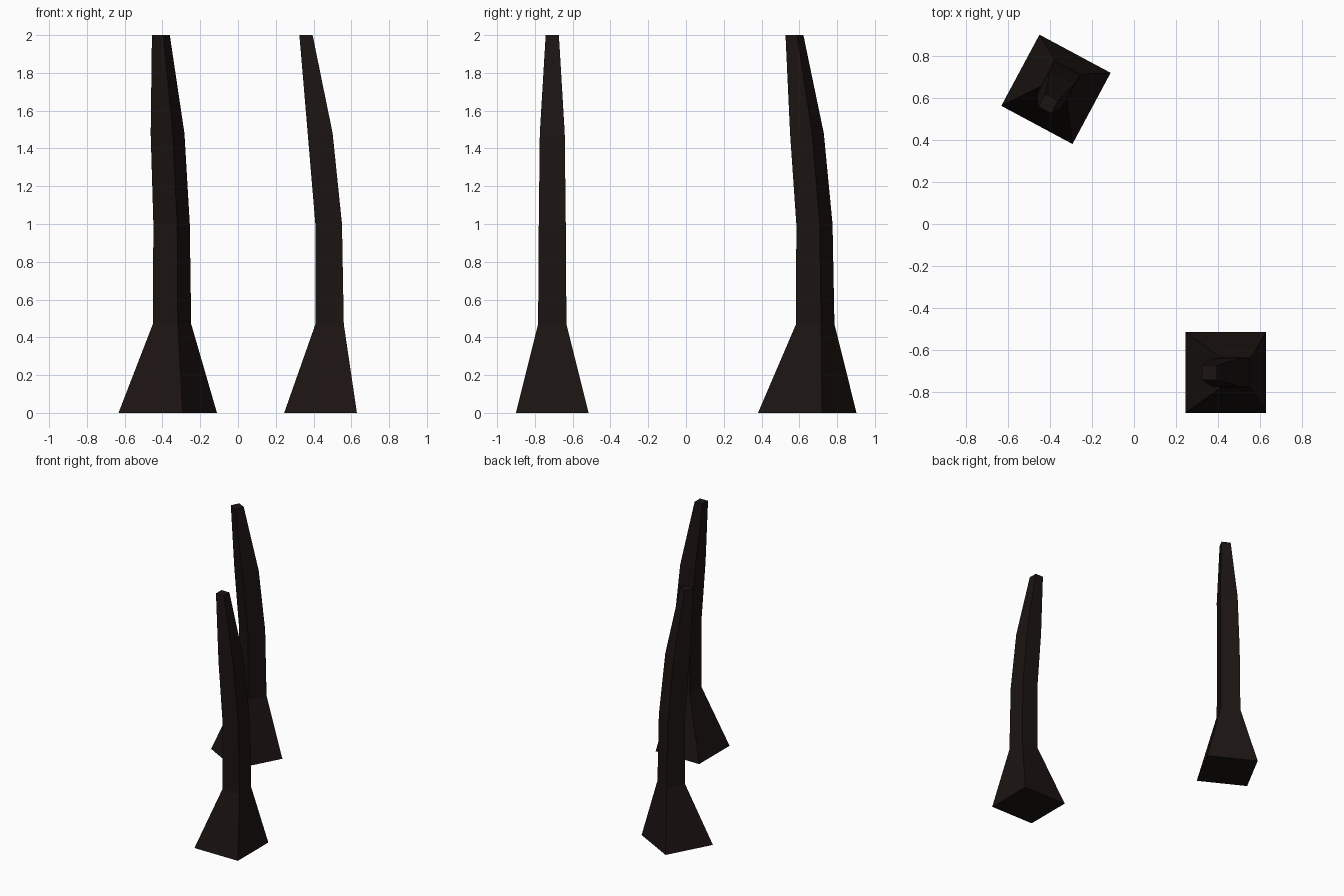
import bpy
import bmesh
from math import radians
from mathutils import Matrix

if "Cube" in bpy.data.objects:
    bpy.data.objects.remove(bpy.data.objects["Cube"])

# Dark wood
wood = bpy.data.materials.new("dark_wood")
wood.diffuse_color = (0.011, 0.007, 0.006, 1)
wood.use_nodes = True
wood.node_tree.nodes["Principled BSDF"].inputs["Base Color"].default_value = wood.diffuse_color

# Square sections of one leaning post: height, sideways offset, width, depth
SECTIONS = [
    (0.00, 0.000, 0.385, 0.385),
    (0.47, 0.048, 0.150, 0.150),
    (1.00, 0.043, 0.141, 0.143),
    (1.48, -0.002, 0.132, 0.132),
    (2.00, -0.077, 0.070, 0.070),
]


def post(name, x, y, angle):
    bm = bmesh.new()
    rings = []
    for z, dx, w, d in SECTIONS:
        rings.append([bm.verts.new((dx + sx * w / 2, sy * d / 2, z))
                      for sx, sy in ((-1, -1), (1, -1), (1, 1), (-1, 1))])
    # Side walls
    for low, high in zip(rings, rings[1:]):
        for i in range(4):
            j = (i + 1) % 4
            bm.faces.new((low[i], low[j], high[j], high[i]))
    # Foot and tip caps
    bm.faces.new(rings[0][::-1])
    bm.faces.new(rings[-1])
    bm.normal_update()
    mesh = bpy.data.meshes.new(name)
    bm.to_mesh(mesh)
    bm.free()
    mesh.materials.append(wood)
    ob = bpy.data.objects.new(name, mesh)
    ob.matrix_world = Matrix.Translation((x, y, 0)) @ Matrix.Rotation(radians(angle), 4, 'Z')
    bpy.context.collection.objects.link(ob)


# The two curved posts
post("front_post", 0.437, -0.708, 0)
post("back_post", -0.372, 0.642, 61.8)
